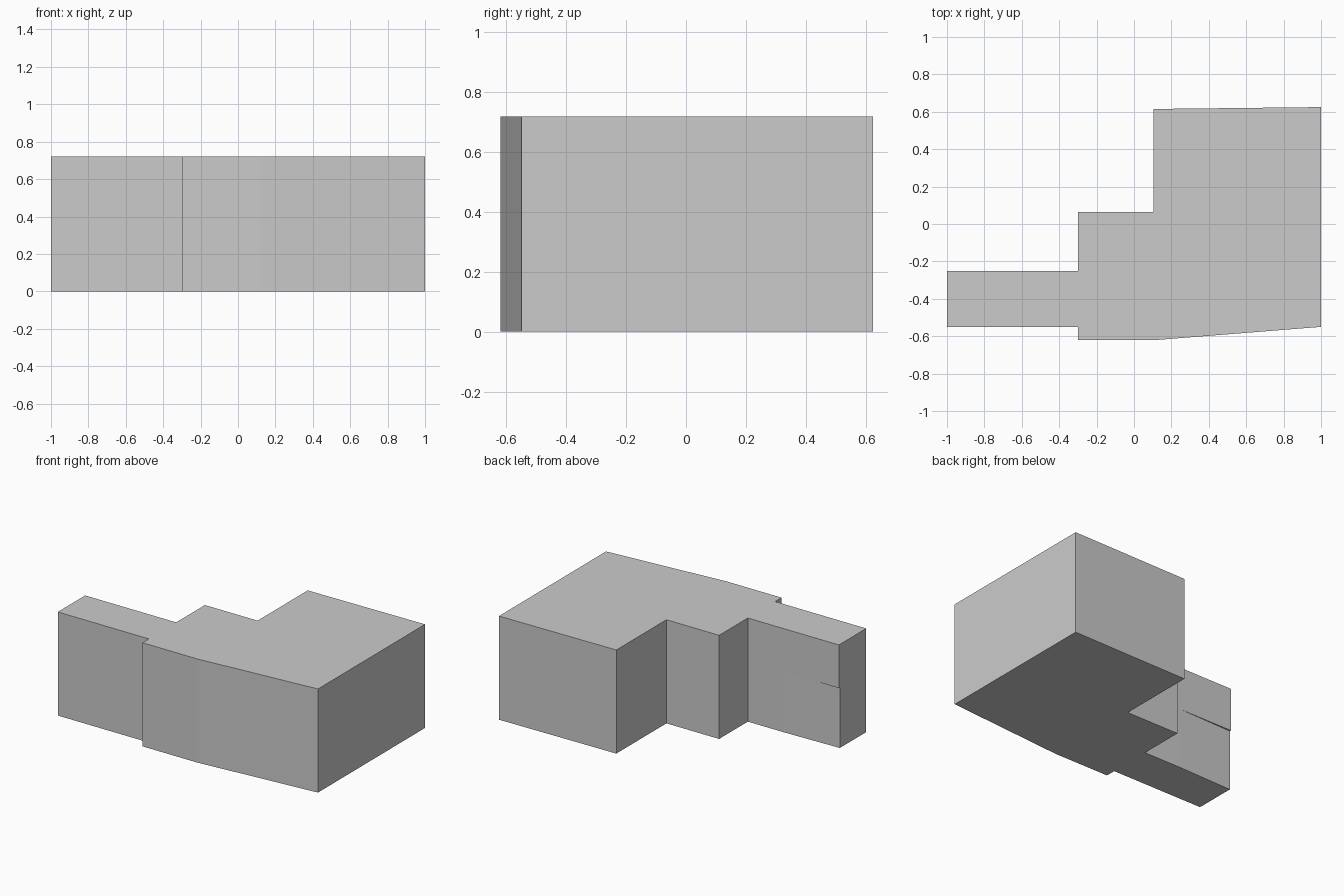
import bpy
import bmesh

cube = bpy.data.objects.get("Cube")
if cube:
    bpy.data.objects.remove(cube, do_unlink=True)

HEIGHT = 0.72

grey = bpy.data.materials.new("plain grey")
grey.use_nodes = True
colour = (0.6, 0.6, 0.6, 1)
grey.diffuse_color = colour
grey.node_tree.nodes["Principled BSDF"].inputs["Base Color"].default_value = colour


def prism(name, outline, bottom, top):
    """Extrude a counter-clockwise floor outline into a solid block."""
    bm = bmesh.new()
    base = bm.faces.new([bm.verts.new((x, y, bottom)) for x, y in outline])
    grown = bmesh.ops.extrude_face_region(bm, geom=[base], use_keep_orig=True)
    for v in grown["geom"]:
        if isinstance(v, bmesh.types.BMVert):
            v.co.z = top
    bmesh.ops.recalc_face_normals(bm, faces=bm.faces)
    mesh = bpy.data.meshes.new(name)
    bm.to_mesh(mesh)
    bm.free()
    mesh.materials.append(grey)
    obj = bpy.data.objects.new(name, mesh)
    bpy.context.collection.objects.link(obj)
    return obj


# Whole building mass: narrow wing, middle step and wide main block
building = prism("building_block", [
    (-1, -0.55), (-0.3, -0.55), (-0.3, -0.62), (0.12, -0.62), (1, -0.55),
    (1, 0.625), (0.105, 0.615), (0.105, 0.065), (-0.3, 0.065),
    (-0.3, -0.25), (-1, -0.25)], 0, HEIGHT)

# Shallow tapering recess under the ledge on the back of the wing
recess = prism("wing_recess_cutter", [
    (-1.05, -0.262), (-0.58, -0.25), (-0.58, -0.2), (-1.05, -0.2)], -0.1, 0.42)
recess.hide_render = True
recess.hide_viewport = True
cut = building.modifiers.new("wing recess", 'BOOLEAN')
cut.operation = 'DIFFERENCE'
cut.solver = 'EXACT'
cut.object = recess
